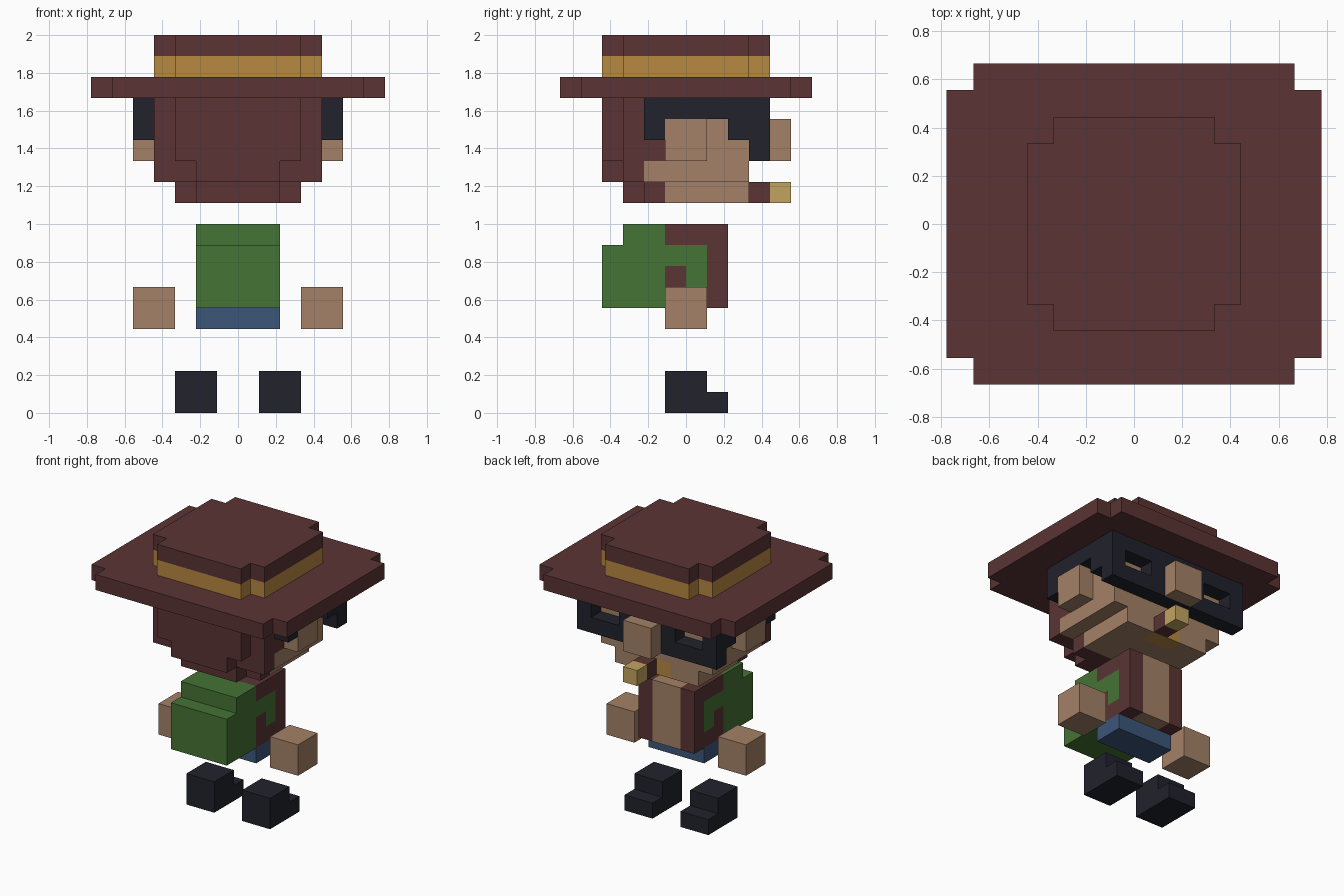
import bpy, bmesh
from mathutils import Vector

if "Cube" in bpy.data.objects:
    bpy.data.objects.remove(bpy.data.objects["Cube"])

U = 1 / 9  # edge length of one cube

def linear(c):
    c /= 255
    return c / 12.92 if c <= 0.04045 else ((c + 0.055) / 1.055) ** 2.4

COLOURS = {
    "maroon": (91, 52, 52), "gold": (184, 136, 65), "black": (33, 34, 44),
    "skin": (164, 129, 103), "green": (69, 115, 53), "blue": (60, 86, 122),
    "straw": (194, 164, 96),
}
mats = {}
for name, rgb in COLOURS.items():
    mats[name] = bpy.data.materials.new(name)
    mats[name].diffuse_color = (*[linear(c) for c in rgb], 1)

cells = {}  # cube position -> (part, colour)

def box(part, colour, x, y, z):
    """Fill a block of cubes; later blocks replace earlier ones, None clears."""
    for i in range(*x):
        for j in range(*y):
            for k in range(*z):
                if colour:
                    cells[i, j, k] = (part, colour)
                else:
                    cells.pop((i, j, k), None)

def sides(part, colour, x, y, z):
    """The same block on the right and mirrored on the left."""
    box(part, colour, x, y, z)
    box(part, colour, (-x[1], -x[0]), y, z)

# Boots with toes
sides("boots", "black", (1, 3), (-1, 1), (0, 2))
sides("boots", "black", (1, 3), (1, 2), (0, 1))

# Hands
sides("hands", "skin", (3, 5), (-1, 1), (4, 6))

# Trousers
box("trousers", "blue", (-2, 2), (-1, 1), (4, 5))

# Open jacket with bare chest
box("torso", "maroon", (-2, 2), (-1, 2), (5, 9))
box("torso", "skin", (-1, 1), (0, 2), (5, 9))

# Backpack with straps looping round the jacket sides
box("backpack", "green", (-2, 2), (-4, -1), (5, 8))
box("backpack", "green", (-2, 2), (-3, -1), (8, 9))
sides("backpack", "green", (1, 2), (-1, 1), (7, 8))
sides("backpack", "green", (1, 2), (0, 1), (6, 7))

# Head: jaw, cheeks, ears and nose
box("head", "skin", (-3, 3), (-1, 3), (10, 11))
box("head", "skin", (-4, 4), (-2, 3), (11, 12))
box("head", "skin", (-4, 4), (-1, 3), (12, 15))
sides("head", "skin", (4, 5), (-1, 1), (12, 14))
box("head", "skin", (-1, 1), (4, 5), (12, 14))
box("head", "gold", (-1, 1), (2, 3), (10, 11))  # mouth

# Hair falling down the back
box("hair", "maroon", (-4, 4), (-3, -2), (11, 15))
box("hair", "maroon", (-4, 4), (-2, -1), (12, 15))
box("hair", "maroon", (-3, 3), (-4, -3), (12, 15))
box("hair", "maroon", (-2, 2), (-4, -3), (11, 12))
box("hair", "maroon", (-3, 3), (-2, -1), (10, 11))
box("hair", "maroon", (-2, 2), (-3, -2), (10, 11))

# Mask with eye slots and side bands
box("mask", "black", (-5, 5), (3, 4), (12, 15))
sides("mask", None, (2, 4), (3, 4), (13, 14))
sides("mask", "black", (4, 5), (-2, 4), (14, 15))
sides("mask", "black", (4, 5), (-2, -1), (13, 14))
sides("mask", "black", (4, 5), (2, 3), (13, 14))

# Cigar
box("cigar", "maroon", (0, 1), (3, 4), (10, 11))
box("cigar", "straw", (0, 1), (4, 5), (10, 11))

# Hat: brim, band and crown, all with notched corners
for part, colour, a, b, z in (("hat_brim", "maroon", 7, 6, (15, 16)),
                              ("hat_band", "gold", 4, 4, (16, 17)),
                              ("hat_crown", "maroon", 4, 4, (17, 18))):
    box(part, colour, (-a, a), (1 - b, b - 1), z)
    box(part, colour, (1 - a, a - 1), (-b, b), z)

# Turn each part into a mesh of its exposed cube faces
for part in dict.fromkeys(p for p, c in cells.values()):
    own = {pos: c for pos, (p, c) in cells.items() if p == part}
    used = list(dict.fromkeys(own.values()))
    bm = bmesh.new()
    for pos, colour in own.items():
        for axis in range(3):
            for s in (-1, 1):
                n = Vector([s if a == axis else 0 for a in range(3)])
                if tuple(int(p + d) for p, d in zip(pos, n)) in cells:
                    continue
                u = Vector([1 if a == (axis + 1) % 3 else 0 for a in range(3)])
                v = n.cross(u)
                mid = Vector(pos) + Vector((0.5, 0.5, 0.5)) + n / 2
                quad = [mid + (u * p + v * q) / 2
                        for p, q in ((-1, -1), (1, -1), (1, 1), (-1, 1))]
                face = bm.faces.new([bm.verts.new(c * U) for c in quad])
                face.material_index = used.index(colour)
    bmesh.ops.remove_doubles(bm, verts=bm.verts, dist=1e-4)
    bmesh.ops.dissolve_limit(bm, angle_limit=0.01, verts=bm.verts,
                             edges=bm.edges, delimit={'MATERIAL'})
    mesh = bpy.data.meshes.new(part)
    bm.to_mesh(mesh)
    bm.free()
    for colour in used:
        mesh.materials.append(mats[colour])
    bpy.context.collection.objects.link(bpy.data.objects.new(part, mesh))

for m in bpy.data.materials:
    if m.users and not m.is_grease_pencil:
        m.use_nodes = True
        m.node_tree.nodes["Principled BSDF"].inputs["Base Color"].default_value = m.diffuse_color
